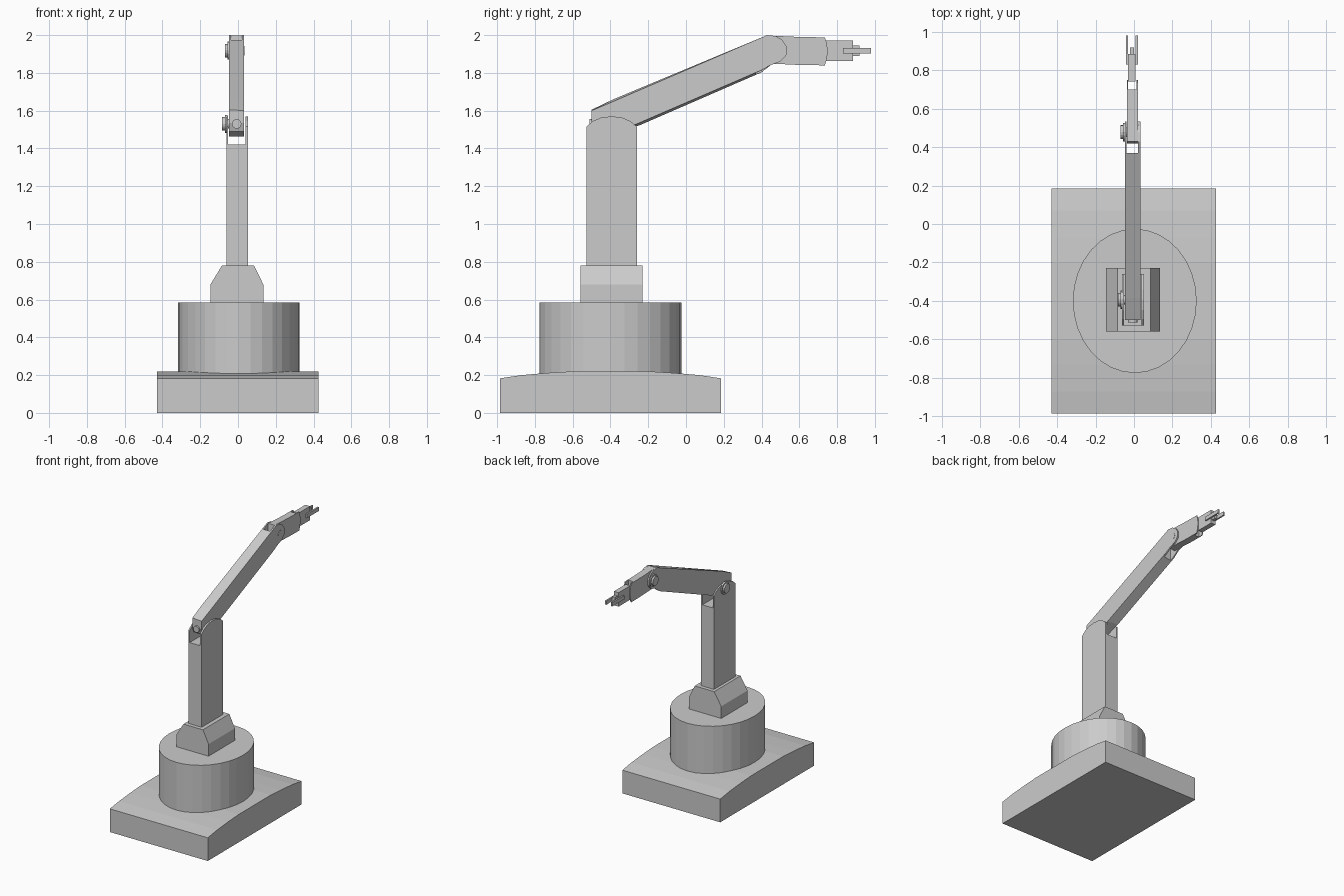
import bpy, bmesh, math

if "Cube" in bpy.data.objects:
    bpy.data.objects.remove(bpy.data.objects["Cube"])


def mesh_object(name, bm):
    bmesh.ops.recalc_face_normals(bm, faces=bm.faces)
    me = bpy.data.meshes.new(name)
    bm.to_mesh(me)
    bm.free()
    ob = bpy.data.objects.new(name, me)
    bpy.context.collection.objects.link(ob)
    return ob


def loft(name, a, b):
    """Closed solid between two matching rings of points."""
    bm = bmesh.new()
    va, vb = [bm.verts.new(p) for p in a], [bm.verts.new(p) for p in b]
    bm.faces.new(va)
    bm.faces.new(vb)
    for i in range(len(a)):
        j = (i + 1) % len(a)
        bm.faces.new((va[i], va[j], vb[j], vb[i]))
    return mesh_object(name, bm)


def side_prism(name, prof, x0, x1, prof_left=None):
    """Side (y, z) profile extruded along x."""
    return loft(name, [(x0, y, z) for y, z in (prof_left or prof)],
                [(x1, y, z) for y, z in prof])


def box(name, x0, x1, y0, y1, z0, z1):
    return side_prism(name, [(y0, z0), (y1, z0), (y1, z1), (y0, z1)], x0, x1)


def disc(name, y, z, r, x0, x1, n=16):
    ring = [(y + r * math.cos(2 * math.pi * i / n), z + r * math.sin(2 * math.pi * i / n))
            for i in range(n)]
    return side_prism(name, ring, x0, x1)


def cut(ob, cutter):
    mod = ob.modifiers.new("slot", 'BOOLEAN')
    mod.operation, mod.solver, mod.object = 'DIFFERENCE', 'EXACT', cutter
    bpy.context.view_layer.objects.active = ob
    bpy.ops.object.modifier_apply(modifier=mod.name)
    bpy.data.objects.remove(cutter)


# Base plate with crowned top
side_prism("base_plate", [(-.985, 0), (.185, 0), (.185, .183), (.07, .2), (-.07, .212), (-.2, .22),
                          (-.6, .22), (-.73, .212), (-.87, .2), (-.985, .183)], -.428, .426)

# Oval turntable
ring = [(.004 + .322 * math.cos(math.pi * i / 16), -.4 + .375 * math.sin(math.pi * i / 16))
        for i in range(32)]
loft("turntable", [(x, y, .17) for x, y in ring], [(x, y, .585) for x, y in ring])

# Shoulder block, tapered in front view
prof = [(-.146, .585), (.134, .585), (.134, .68), (.085, .78), (-.085, .78), (-.146, .68)]
loft("shoulder_block", [(x, -.558, z) for x, z in prof], [(x, -.23, z) for x, z in prof])

# Lower arm with forked, rounded top
lower = side_prism("lower_arm", [(-.528, .77), (-.26, .77), (-.26, 1.515), (-.295, 1.545),
                                 (-.34, 1.564), (-.394, 1.57), (-.448, 1.564), (-.493, 1.545),
                                 (-.528, 1.515)], -.062, .053)
cut(lower, box("slot", -.052, .039, -.6, -.2, 1.42, 1.7))

# Upper arm: left face slightly deeper than the right one, forked at the far end
end = [(.45, 1.842), (.5, 1.86), (.532, 1.895), (.532, 1.94), (.51, 1.975), (.475, 1.995), (.43, 2.0)]
right = [(-.5, 1.535), (-.485, 1.49), (-.44, 1.462), (-.26, 1.53), (.4, 1.815)] + end + \
        [(-.385, 1.649), (-.5, 1.6)]
left = [(-.5, 1.535), (-.485, 1.49), (-.44, 1.462), (-.24, 1.525), (.4, 1.803)] + end + \
       [(-.385, 1.66), (-.5, 1.605)]
upper = side_prism("upper_arm", right, -.048, .033, left)
cut(upper, side_prism("slot", [(.37, 1.78), (.7, 1.78), (.7, 2.1), (.37, 2.1)], -.038, .021))

# Forearm with forked tip
fore = side_prism("forearm", [(.42, 1.85), (.5, 1.847), (.6, 1.842), (.735, 1.84), (.746, 1.875),
                              (.75, 1.915), (.746, 1.955), (.735, 1.988), (.6, 1.99), (.43, 1.998)],
                  -.037, .02)
cut(fore, box("slot", -.03, .012, .7, .9, 1.7, 2.1))

# Wrist (meets the forearm cheeks) and gripper
box("wrist", -.032, .009, .74, .885, 1.862, 1.972)
box("gripper_stem", -.022, .001, .88, .918, 1.89, 1.945)
for side, x in (("left", -.0365), ("right", .0145)):
    box("gripper_finger_" + side, x - .006, x + .006, .83, .98, 1.902, 1.932)

# Pivot pins with stepped heads
for name, y, z, x in (("shoulder_pin", -.394, 1.53, -.06), ("elbow_pin", .478, 1.918, -.046)):
    disc(name + "_flange", y, z, .048, x - .010, x + .004)
    disc(name + "_head", y, z, .036, x - .024, x - .008)
    disc(name + "_shaft", y, z, .025, x, x + .08)

# Round cap on the rear end of the upper arm
cap = [(-.007 + .025 * math.cos(math.pi * i / 8), 1.53 + .025 * math.sin(math.pi * i / 8))
       for i in range(16)]
loft("arm_end_cap", [(x, -.512, z) for x, z in cap], [(x, -.48, z) for x, z in cap])
